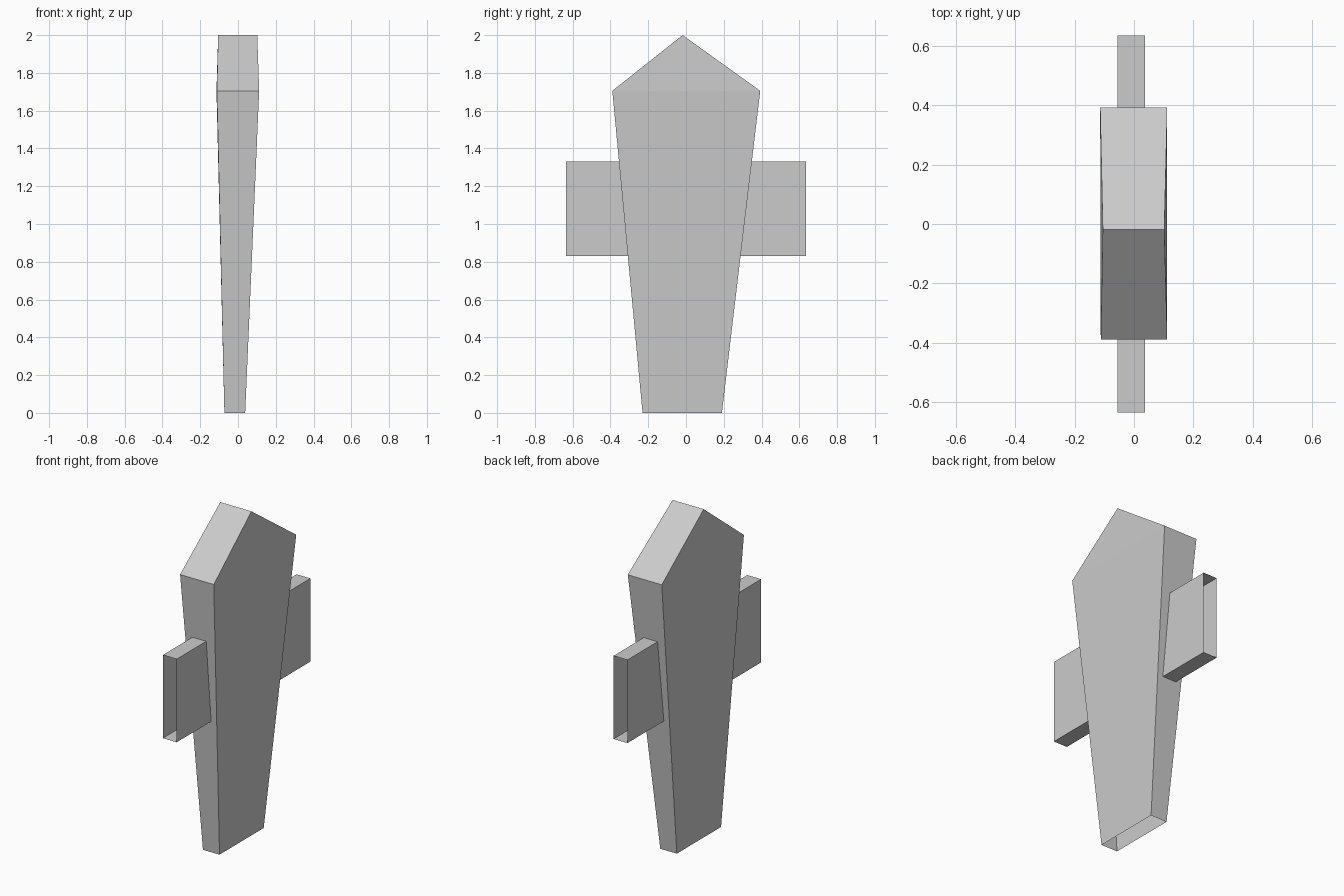
import bpy
import bmesh

if "Cube" in bpy.data.objects:
    bpy.data.objects.remove(bpy.data.objects["Cube"])


def make_object(name, bm):
    bmesh.ops.recalc_face_normals(bm, faces=bm.faces)
    mesh = bpy.data.meshes.new(name)
    bm.to_mesh(mesh)
    bm.free()
    obj = bpy.data.objects.new(name, mesh)
    bpy.context.collection.objects.link(obj)
    return obj


# Tapered slab with a pointed top, open underneath
# profile points: y, z, left x, right x
profile = [
    (-0.23, 0.0, -0.072, 0.038),
    (-0.39, 1.705, -0.112, 0.112),
    (-0.018, 2.0, -0.105, 0.102),
    (0.393, 1.705, -0.114, 0.112),
    (0.19, 0.0, -0.072, 0.038),
]
bm = bmesh.new()
left = [bm.verts.new((xl, y, z)) for y, z, xl, xr in profile]
right = [bm.verts.new((xr, y, z)) for y, z, xl, xr in profile]
for side in (left, right):
    bm.faces.new((side[0], side[1], side[3], side[4]))
    bm.faces.new((side[1], side[2], side[3]))
for i in range(len(profile) - 1):
    bm.faces.new((left[i], left[i + 1], right[i + 1], right[i]))
make_object("body", bm)

# Rectangular sleeve running through the body, open at both ends
section = [(-0.055, 0.83), (0.037, 0.83), (0.037, 1.33), (-0.055, 1.33)]
bm = bmesh.new()
near = [bm.verts.new((x, -0.635, z)) for x, z in section]
far = [bm.verts.new((x, 0.635, z)) for x, z in section]
for i in range(4):
    j = (i + 1) % 4
    bm.faces.new((near[i], near[j], far[j], far[i]))
make_object("cross_bar", bm)
